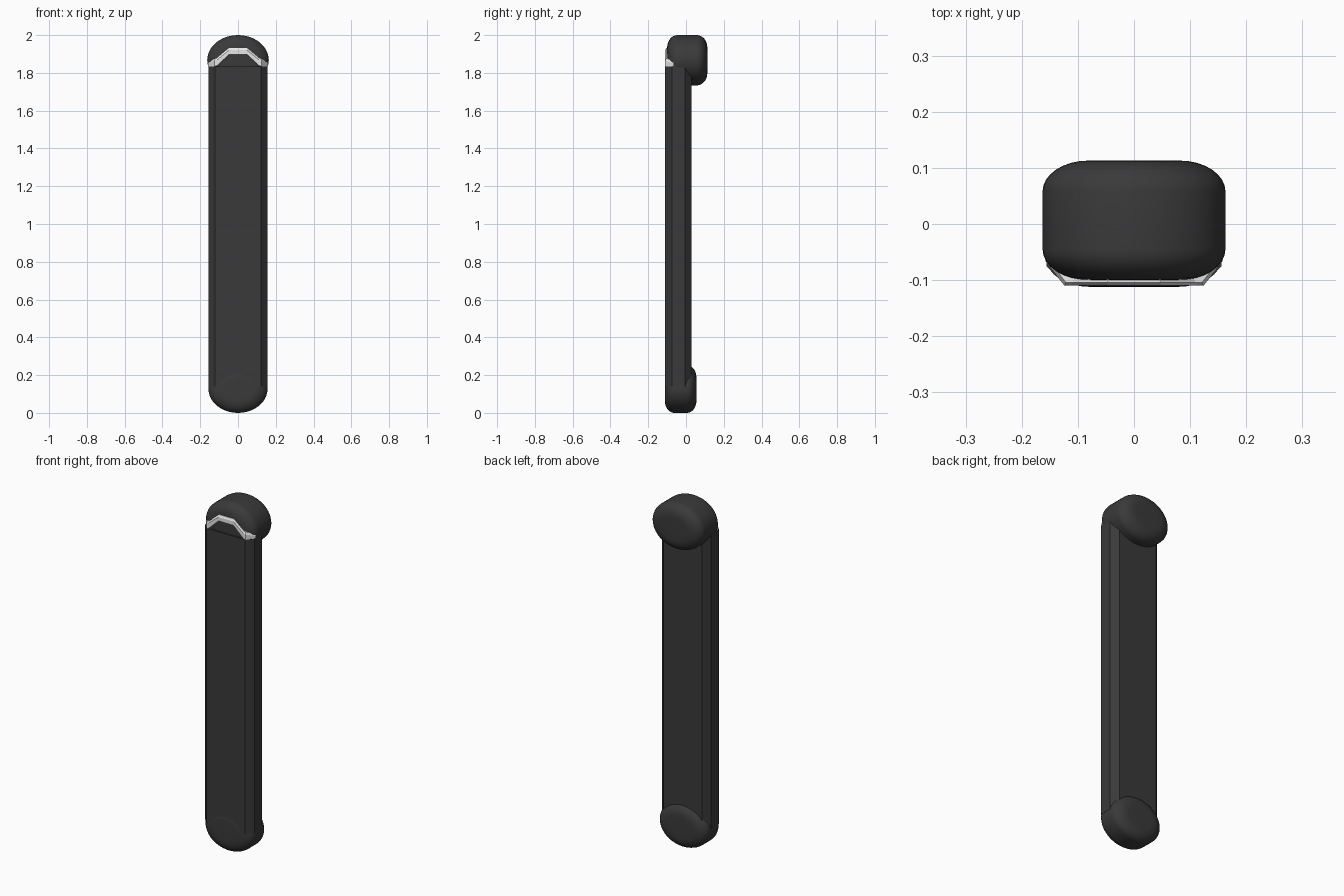
import bpy, bmesh, math

cube = bpy.data.objects.get("Cube")
if cube:
    bpy.data.objects.remove(cube, do_unlink=True)


def material(name, colour):
    m = bpy.data.materials.new(name)
    m.use_nodes = True
    m.diffuse_color = colour
    bsdf = next(n for n in m.node_tree.nodes if n.type == 'BSDF_PRINCIPLED')
    bsdf.inputs["Base Color"].default_value = colour
    return m


DARK = material("charcoal", (0.042, 0.042, 0.042, 1))
WHITE = material("off_white", (0.8, 0.8, 0.8, 1))


def loft(name, rings, mat, smooth=False):
    """Skin closed rings of points and cap both ends."""
    bm = bmesh.new()
    loops = [[bm.verts.new(p) for p in ring] for ring in rings]
    n = len(loops[0])
    for a, b in zip(loops, loops[1:]):
        for i in range(n):
            j = (i + 1) % n
            bm.faces.new((a[i], a[j], b[j], b[i]))
    bm.faces.new(loops[0])
    bm.faces.new(loops[-1])
    bmesh.ops.recalc_face_normals(bm, faces=bm.faces)
    mesh = bpy.data.meshes.new(name)
    bm.to_mesh(mesh)
    bm.free()
    mesh.materials.append(mat)
    ob = bpy.data.objects.new(name, mesh)
    bpy.context.collection.objects.link(ob)
    if smooth:
        bpy.ops.object.select_all(action='DESELECT')
        ob.select_set(True)
        bpy.context.view_layer.objects.active = ob
        bpy.ops.object.shade_smooth_by_angle(angle=math.radians(50))
    return ob


def pebble(name, rx, rz, y0, y1, z, edge):
    """Oval disc lying along y, with soft rims of the given depth."""
    steps = 8
    quarter = [math.pi / 2 * i / steps for i in range(steps + 1)]
    rim = [(0.5 + 0.5 * math.sin(t), edge * (1 - math.cos(t))) for t in quarter]
    profile = [(0.25, 0)] + rim
    stations = [(f, y0 + d) for f, d in profile]
    stations += [(f, y1 - d) for f, d in reversed(profile)]
    angles = [2 * math.pi * i / 48 for i in range(48)]
    rings = [[(rx * f * math.cos(a), y, z + rz * f * math.sin(a)) for a in angles]
             for f, y in stations]
    return loft(name, rings, DARK, True)


# Long chamfered bar
half = [(0.122, -0.11), (0.156, -0.075), (0.156, -0.005), (0.122, 0.03)]
section = half + [(-x, y) for x, y in reversed(half)]
loft("bar", [[(x, y, z) for x, y in section] for z in (0.14, 1.835)], DARK)

# Rounded end caps
pebble("top_cap", 0.163, 0.133, -0.10, 0.113, 1.867, 0.055)
pebble("bottom_cap", 0.156, 0.126, -0.112, 0.055, 0.126, 0.05)

# Arched pale trim: x, y, lower z, upper z along the right half
trim = [(-0.158, -0.066, 1.835, 1.862), (-0.124, -0.11, 1.835, 1.877),
        (-0.112, -0.11, 1.838, 1.88), (-0.048, -0.11, 1.898, 1.932)]
trim += [(-x, y, lo, hi) for x, y, lo, hi in reversed(trim)]
rings = []
for x, y, lo, hi in trim:
    xi, yi = x * 0.85, y + 0.04
    rings.append([(x, y, lo), (x, y, hi - 0.012),
                  (x * 0.98, y + 0.006, hi), (xi, yi, hi), (xi, yi, lo)])
loft("top_trim", rings, WHITE)
